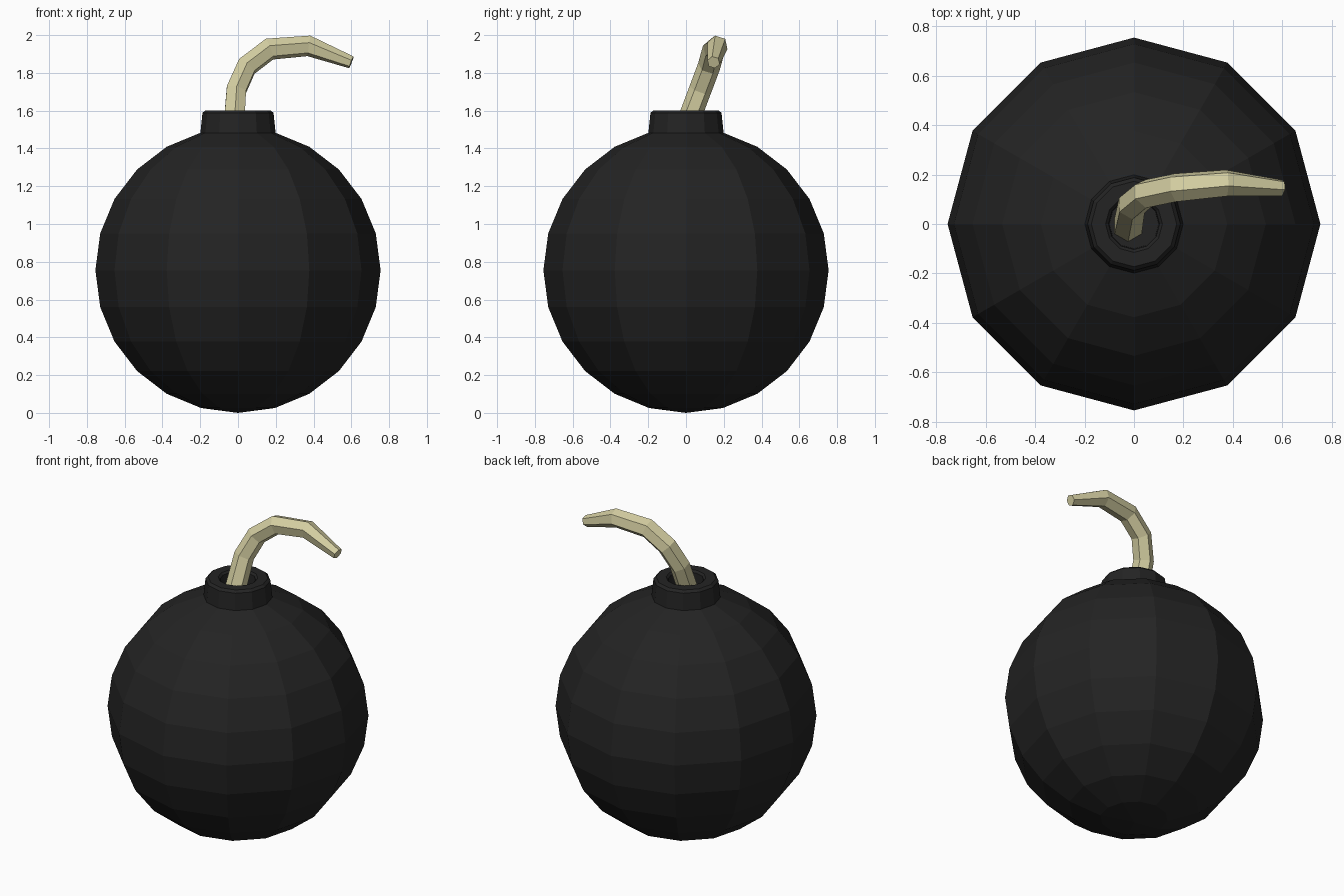
import bpy, math
from mathutils import Vector, Matrix

if "Cube" in bpy.data.objects:
    bpy.data.objects.remove(bpy.data.objects["Cube"])

def material(name, rgb):
    m = bpy.data.materials.new(name)
    m.diffuse_color = (*rgb, 1)
    m.use_nodes = True
    m.node_tree.nodes["Principled BSDF"].inputs["Base Color"].default_value = m.diffuse_color
    return m

BLACK = material("black iron", (0.017, 0.017, 0.017))
CREAM = material("cream cord", (0.66, 0.62, 0.36))

def make(name, verts, faces, mat):
    me = bpy.data.meshes.new(name)
    me.from_pydata([tuple(v) for v in verts], [], faces)
    me.materials.append(mat)
    ob = bpy.data.objects.new(name, me)
    bpy.context.collection.objects.link(ob)
    return ob

def bridge(rings, n):
    """Quads between consecutive rings of n vertices."""
    return [(a * n + i, a * n + (i + 1) % n, (a + 1) * n + (i + 1) % n, (a + 1) * n + i)
            for a in range(rings - 1) for i in range(n)]

# Round body, neck and fuse hole turned as one 12-sided profile
N, R = 12, 0.755
profile = [(R * math.sin(math.radians(a)), R - R * math.cos(math.radians(a)))
           for a in range(15, 166, 15)]
profile += [(0.2, 1.475), (0.188, 1.588), (0.173, 1.602), (0.115, 1.602), (0.103, 1.59), (0.1, 1.49)]
verts = [(r * math.cos(math.tau * i / N), r * math.sin(math.tau * i / N), z)
         for r, z in profile for i in range(N)]
faces = bridge(len(profile), N)
last = len(verts) - N
verts.append((0, 0, 0))
tip = len(verts) - 1
faces += [(tip, (i + 1) % N, i) for i in range(N)]
faces.append(tuple(range(last, last + N)))
make("bomb_body", verts, faces, BLACK)

# Curved six-sided fuse swept along a path
path = [Vector(p) for p in [(-0.025, -0.015, 1.47), (-0.009, 0.075, 1.71), (0.047, 0.122, 1.835),
                            (0.167, 0.147, 1.926), (0.375, 0.166, 1.943), (0.60, 0.146, 1.856)]]
radii = [0.064, 0.06, 0.06, 0.06, 0.056, 0.034]
S = 6
fv = []
prev, side = None, Vector((0, -1, 0))
for i, p in enumerate(path):
    d = Vector((0, 0, 1))
    if i:
        d = (p - path[i - 1]).normalized()
        if i < len(path) - 1:
            d = (d + (path[i + 1] - p).normalized()).normalized()
    if prev:
        side = prev.rotation_difference(d) @ side
    side = (side - d * side.dot(d)).normalized()
    prev = d
    for k in range(S):
        fv.append(p + Matrix.Rotation(math.tau * k / S, 3, d) @ side * radii[i])
ff = bridge(len(path), S)
ff += [tuple(reversed(range(S))), tuple(range(len(fv) - S, len(fv)))]
make("fuse", fv, ff, CREAM)
